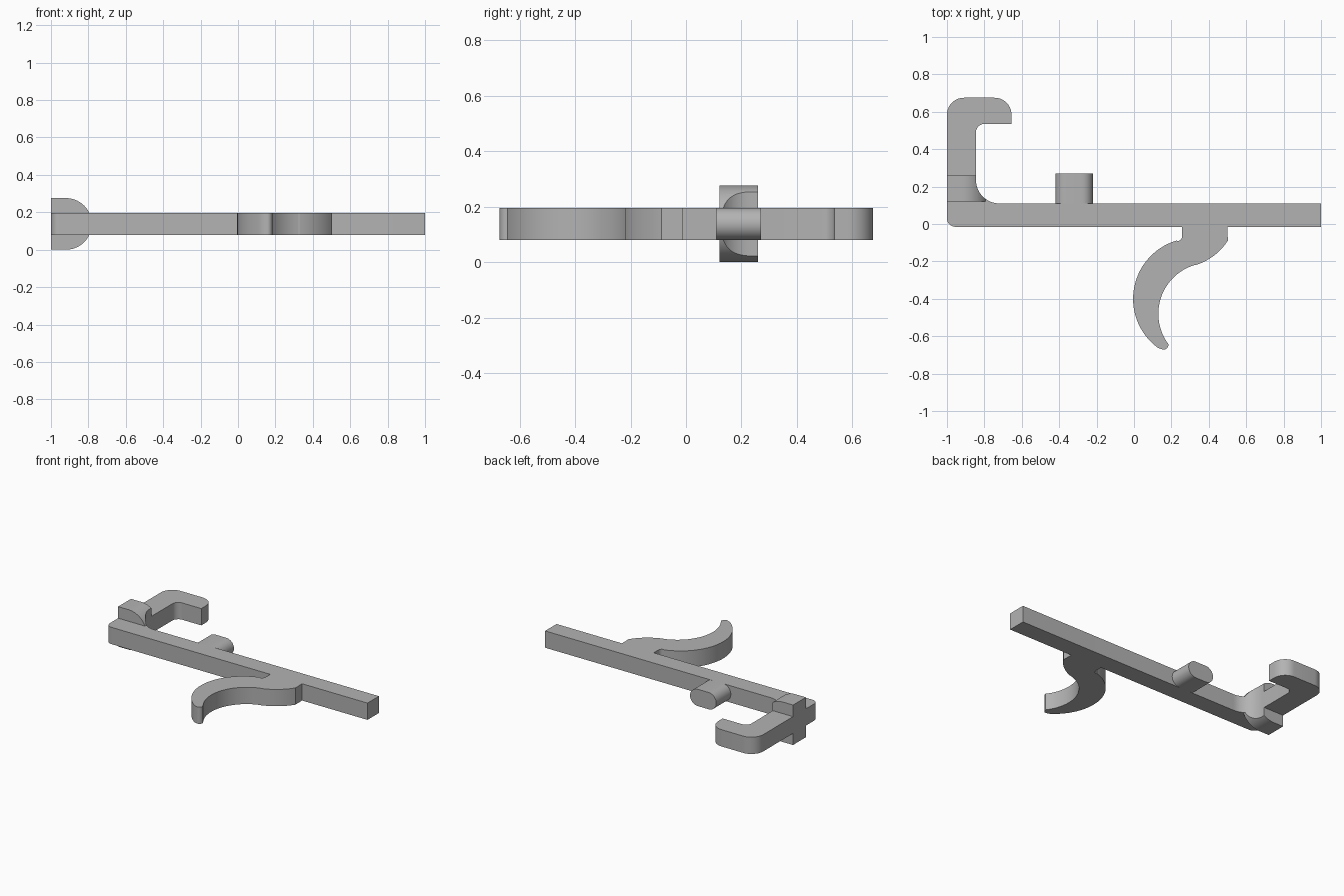
import bpy
import bmesh
from math import cos, sin, radians
from mathutils import Matrix

cube = bpy.data.objects.get("Cube")
if cube:
    bpy.data.objects.remove(cube, do_unlink=True)

grey = bpy.data.materials.new("plain grey")
grey.use_nodes = True
colour = (0.45, 0.45, 0.45, 1)
grey.diffuse_color = colour
grey.node_tree.nodes["Principled BSDF"].inputs["Base Color"].default_value = colour

MID, HALF = 0.138, 0.058       # middle height and half thickness of the bar
LOW, HIGH = MID - HALF, MID + HALF


def arc(cx, cy, r, start, end, steps=10):
    angles = [radians(start + (end - start) * i / steps) for i in range(steps + 1)]
    return [(cx + r * cos(a), cy + r * sin(a)) for a in angles]


def extrude(name, outline, start, end, upright=False):
    """Extrude an outline along z, or an x-z outline along y when upright."""
    bm = bmesh.new()
    if upright:
        verts = [bm.verts.new((x, start, z)) for x, z in outline]
        move = (0, end - start, 0)
    else:
        verts = [bm.verts.new((x, y, start)) for x, y in outline]
        move = (0, 0, end - start)
    face = bm.faces.new(verts)
    result = bmesh.ops.extrude_face_region(bm, geom=[face])
    new = [g for g in result["geom"] if isinstance(g, bmesh.types.BMVert)]
    bmesh.ops.translate(bm, verts=new, vec=move)
    bmesh.ops.recalc_face_normals(bm, faces=bm.faces)
    mesh = bpy.data.meshes.new(name)
    bm.to_mesh(mesh)
    bm.free()
    mesh.materials.append(grey)
    obj = bpy.data.objects.new(name, mesh)
    bpy.context.collection.objects.link(obj)
    return obj


def smooth(obj):
    bpy.ops.object.select_all(action="DESELECT")
    obj.select_set(True)
    bpy.context.view_layer.objects.active = obj
    bpy.ops.object.shade_smooth_by_angle(angle=radians(30))


# Long bar with the hook at its end, in one outline
root_fillet = arc(-0.72, 0.235, 0.125, 270, 180, 14)
body = (
    arc(-0.955, 0.03, 0.045, 180, 270)
    + [(1, -0.015), (1, 0.11)]
    + root_fillet
    + arc(-0.8, 0.49, 0.045, 180, 90)
    + [(-0.655, 0.535)]
    + arc(-0.745, 0.585, 0.09, 0, 90)
    + arc(-0.91, 0.585, 0.09, 90, 180)
)
smooth(extrude("bar_and_hook", body, LOW, HIGH))

# Trigger: two crescent arcs, a rounded tip and a flared root
trigger = (
    [(0.257, -0.015), (0.257, -0.065)]
    + arc(0.23, -0.065, 0.027, 0, -90, 6)
    + arc(0.32, -0.4, 0.325, 106, 234, 28)
    + arc(0.157, -0.645, 0.027, 270, 360, 6)
    + arc(0.402, -0.48, 0.272, 217, 106.5, 24)
    + arc(0.235, 0.084, 0.318, -73, -33, 10)
    + [(0.5, -0.015)]
)
smooth(extrude("trigger", trigger, LOW, HIGH))

# Rounded stud on the back of the bar
stud = (
    arc(-0.42 + HALF, MID, HALF, 90, 270, 16)
    + arc(-0.22 - HALF, MID, HALF, -90, 90, 16)
)
smooth(extrude("stud", stud, 0.1, 0.27, upright=True))

# Round-nosed lug at the hook root, trimmed by the fillet
lug = extrude(
    "hook_lug",
    [(-1, 0), (-1, 2 * MID)] + arc(-0.92, MID, MID, 90, -90, 28),
    0.12, 0.26, upright=True,
)
trim = extrude(
    "lug_trim",
    [(-1.1, 0), (-0.72, 0)] + root_fillet + [(-0.845, 0.4), (-1.1, 0.4)],
    -0.1, 0.4,
)
trim.hide_render = True
trim.hide_viewport = True
cut = lug.modifiers.new("trim", "BOOLEAN")
cut.operation = "INTERSECT"
cut.solver = "EXACT"
cut.object = trim
bpy.context.view_layer.objects.active = lug
lug.select_set(True)
bpy.ops.object.modifier_apply(modifier="trim")
bpy.data.objects.remove(trim, do_unlink=True)
smooth(lug)
